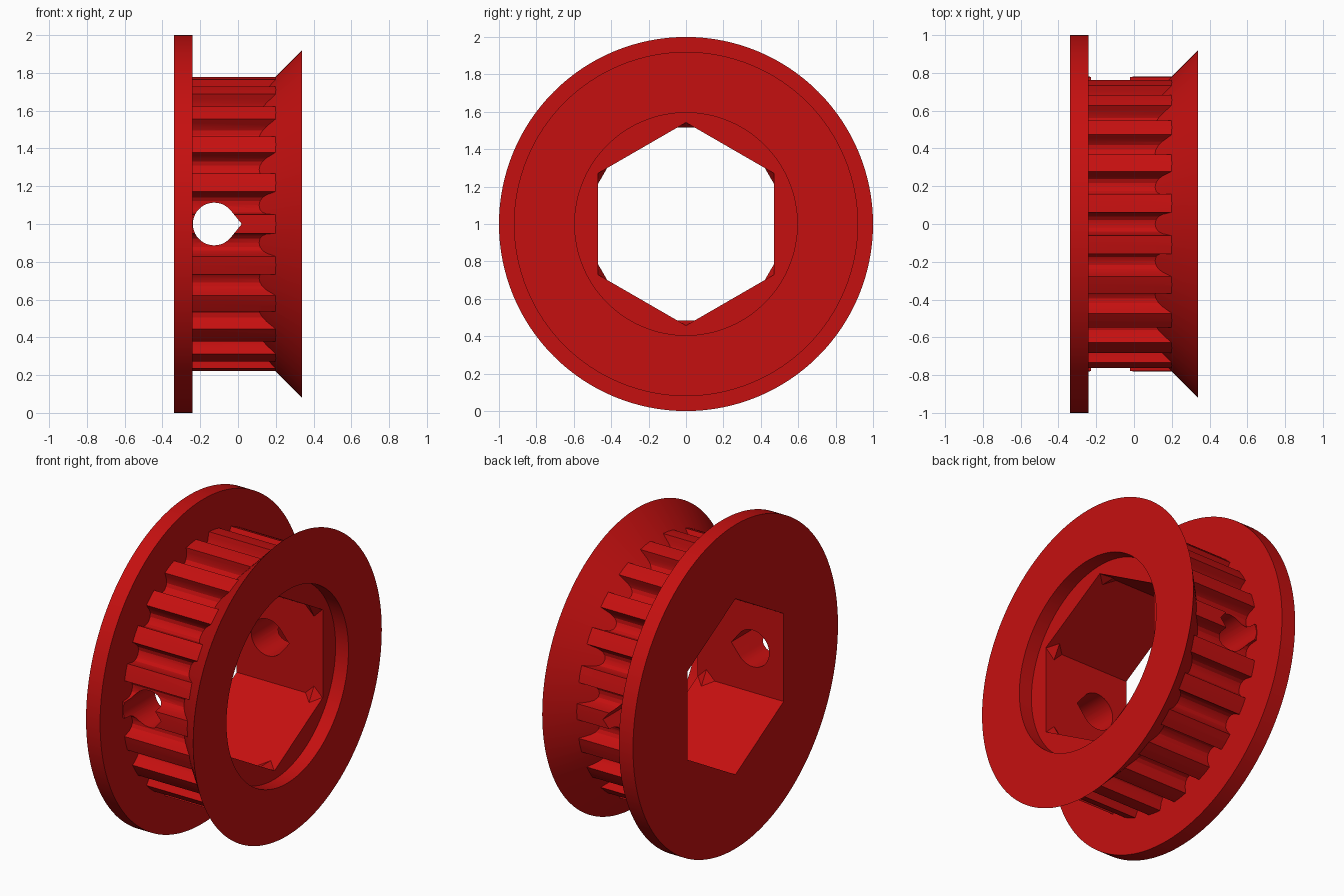
import bpy, bmesh, math
from mathutils import Vector

if "Cube" in bpy.data.objects:
    bpy.data.objects.remove(bpy.data.objects["Cube"])

red = bpy.data.materials.new("red_plastic")
red.diffuse_color = (0.56, 0.005, 0.005, 1)
red.use_nodes = True
red.node_tree.nodes["Principled BSDF"].inputs["Base Color"].default_value = red.diffuse_color
CZ = 1.0      # height of the pulley axis, which runs along x
TEETH = 22


def make(name, bm):
    bmesh.ops.recalc_face_normals(bm, faces=bm.faces)
    me = bpy.data.meshes.new(name)
    bm.to_mesh(me)
    bm.free()
    ob = bpy.data.objects.new(name, me)
    bpy.context.collection.objects.link(ob)
    me.materials.append(red)
    return ob


def loft(name, rings):
    """Closed solid through rings of equal point count."""
    bm = bmesh.new()
    vs = [[bm.verts.new(p) for p in ring] for ring in rings]
    n = len(vs[0])
    for a, b in zip(vs, vs[1:]):
        for i in range(n):
            bm.faces.new((a[i], a[(i + 1) % n], b[(i + 1) % n], b[i]))
    bm.faces.new(vs[0])
    bm.faces.new(vs[-1])
    return make(name, bm)


def polar(x, r, a):
    return Vector((x, r * math.cos(a), CZ + r * math.sin(a)))


def lathe(name, profile, n=128):
    return loft(name, [[polar(x, r, 2 * math.pi * i / n) for i in range(n)] for x, r in profile])


def boolean(ob, other, op):
    m = ob.modifiers.new(op, 'BOOLEAN')
    m.operation, m.object, m.solver = op, other, 'EXACT'
    bpy.context.view_layer.objects.active = ob
    bpy.ops.object.modifier_apply(modifier=m.name)
    bpy.data.objects.remove(other)


# Toothed drum: rounded grooves between flat-topped teeth
half_groove = [(-0.062, 0.778), (-0.056, 0.752), (-0.051, 0.73), (-0.040, 0.709), (-0.022, 0.696)]
groove = half_groove + [(0, 0.692)] + [(-t, r) for t, r in reversed(half_groove)]
section = []
for k in range(TEETH):
    a = math.pi / 2 + 2 * math.pi * k / TEETH
    section += [(math.hypot(t, r), a + math.atan2(t, r)) for t, r in groove]
    section.append((0.781, a + math.pi / TEETH))
pulley = loft("pulley", [[polar(x, r, a) for r, a in section] for x in (-0.29, 0.22)])

# Flat flange and conical flange
boolean(pulley, lathe("flat_flange", [(-0.338, 1.0), (-0.242, 1.0)]), 'UNION')
boolean(pulley, lathe("cone_flange", [(0.07, 0.65), (0.338, 0.92)]), 'UNION')

# Hexagonal bore and round recess
R_HEX = 0.47 / math.cos(math.pi / 6)
corners = [math.pi / 2 + k * math.pi / 3 for k in range(6)]
boolean(pulley, loft("bore_cutter", [[polar(x, R_HEX, a) for a in corners] for x in (-0.5, 0.5)]), 'DIFFERENCE')
boolean(pulley, lathe("recess_cutter", [(0.25, 0.595), (0.5, 0.595)]), 'DIFFERENCE')

# Teardrop screw hole through both walls
r, tip = 0.113, 0.146
t0 = math.acos(r / tip)
drop = [(tip, 0)]
for i in range(41):
    a = t0 + (2 * math.pi - 2 * t0) * i / 40
    drop.append((r * math.cos(a), r * math.sin(a)))
boolean(pulley, loft("screw_cutter", [[(-0.126 + u, y, CZ + v) for u, v in drop] for y in (-0.9, 0.9)]), 'DIFFERENCE')

# Small wedge stops in the corners of the bore
bm = bmesh.new()
for a in corners:
    c = polar(0, R_HEX, a) - Vector((0, 0, CZ))
    tang = Vector((0, -math.sin(a), math.cos(a)))
    rad = Vector((0, math.cos(a), math.sin(a)))
    mid = c + Vector((0.19, 0, CZ)) - rad * 0.029
    pts = [c + Vector((0.249, 0, CZ)), c + Vector((0.13, 0, CZ)), mid + tang * 0.05, mid - tang * 0.05]
    v = [bm.verts.new(p + rad * 0.001) for p in pts]
    for f in ((0, 2, 3), (1, 3, 2), (0, 1, 2), (0, 3, 1)):
        bm.faces.new([v[i] for i in f])
make("bore_corner_stops", bm)

# Smooth round surfaces, keep crisp edges
bpy.ops.object.select_all(action='DESELECT')
pulley.select_set(True)
bpy.context.view_layer.objects.active = pulley
bpy.ops.object.shade_smooth_by_angle(angle=math.radians(25))
